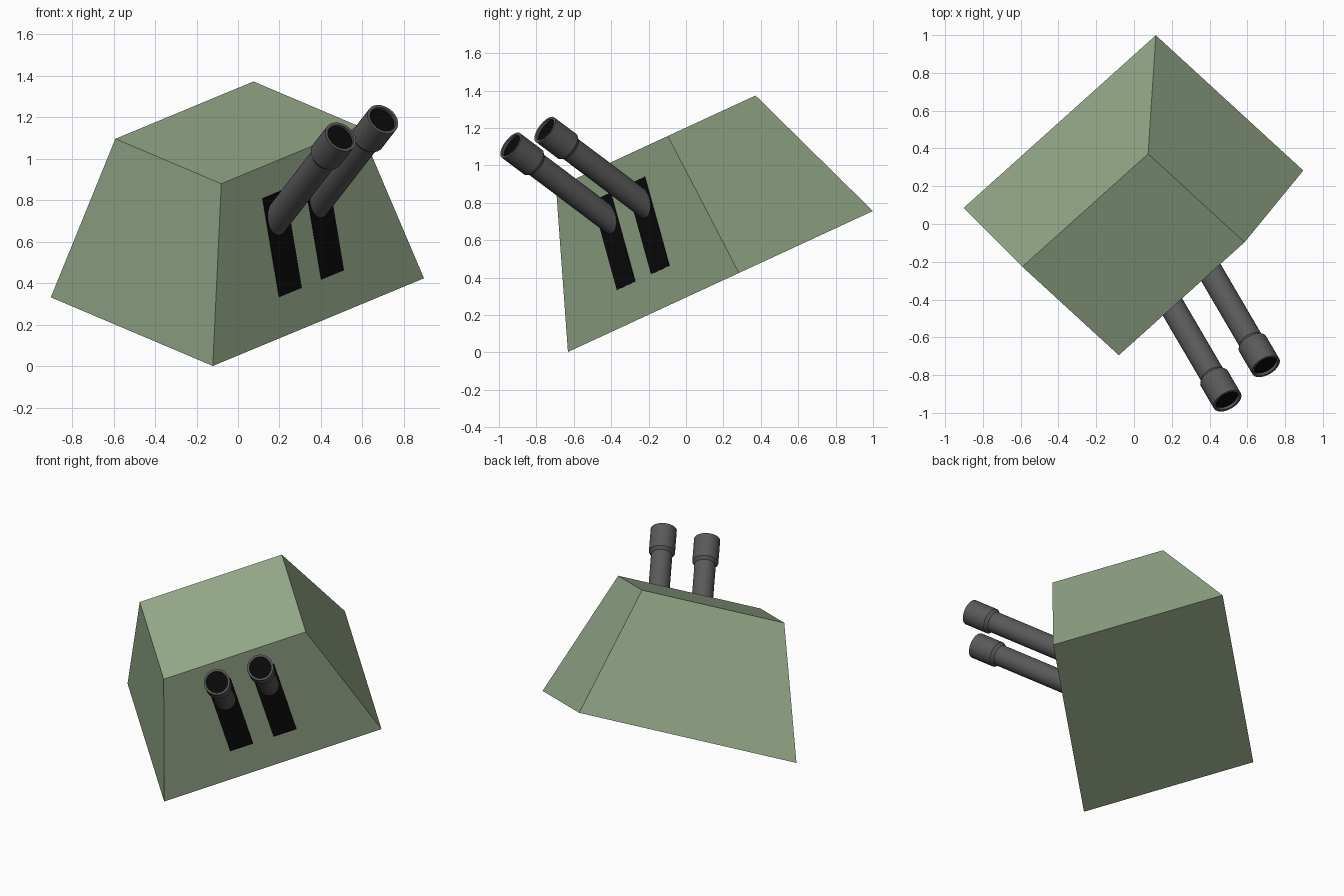
import bpy, bmesh, math
from mathutils import Matrix, Vector

if "Cube" in bpy.data.objects:
    bpy.data.objects.remove(bpy.data.objects["Cube"])

# Local frame of the housing: turned 45 degrees, then pitched forward
FRAME = (Matrix.Translation((-0.003, 0.184, 0.379))
         @ Matrix.Rotation(math.radians(24.8), 4, 'X')
         @ Matrix.Rotation(math.radians(44.7), 4, 'Z'))

HALF_X, HALF_Y, HEIGHT, TAPER = 0.716, 0.555, 0.824, 0.654
ELEVATION = math.radians(53)
SPACING = 0.143


def material(name, color):
    m = bpy.data.materials.new(name)
    m.diffuse_color = (*color, 1)
    m.use_nodes = True
    m.node_tree.nodes["Principled BSDF"].inputs["Base Color"].default_value = m.diffuse_color
    return m


GREEN = material("green_paint", (0.30, 0.40, 0.25))
STEEL = material("dark_steel", (0.10, 0.10, 0.10))
BLACK = material("black", (0.003, 0.003, 0.003))


def add_object(name, bm, mat, matrix, smooth=False):
    bmesh.ops.recalc_face_normals(bm, faces=bm.faces)
    mesh = bpy.data.meshes.new(name)
    bm.to_mesh(mesh)
    bm.free()
    mesh.materials.append(mat)
    obj = bpy.data.objects.new(name, mesh)
    bpy.context.collection.objects.link(obj)
    obj.matrix_world = matrix
    if smooth:
        bpy.ops.object.select_all(action='DESELECT')
        obj.select_set(True)
        bpy.context.view_layer.objects.active = obj
        bpy.ops.object.shade_smooth_by_angle(angle=math.radians(30))
    return obj


def lathe(profile, steps=32):
    """Revolve (radius, z) points around z."""
    bm = bmesh.new()
    verts = [bm.verts.new((r, 0, z)) for r, z in profile]
    edges = [bm.edges.new(pair) for pair in zip(verts, verts[1:])]
    bmesh.ops.spin(bm, geom=verts + edges, cent=(0, 0, 0), axis=(0, 0, 1),
                   angle=2 * math.pi, steps=steps, use_duplicate=False)
    bmesh.ops.remove_doubles(bm, verts=bm.verts, dist=1e-5)
    return bm


# Tapered housing
bm = bmesh.new()
bmesh.ops.create_cube(bm, size=2)
for v in bm.verts:
    top = v.co.z > 0
    k = TAPER if top else 1
    v.co = Vector((v.co.x * HALF_X * k, v.co.y * HALF_Y * k, HEIGHT if top else 0))
add_object("housing", bm, GREEN, FRAME)

# Frame lying on the sloping front face, its z pointing up the slope
lean = math.atan2(HALF_Y * (1 - TAPER), HEIGHT)
FACE = FRAME @ Matrix.Translation((0, -HALF_Y, 0)) @ Matrix.Rotation(-lean, 4, 'X')

for side, label in ((-1, "left"), (1, "right")):
    x = side * SPACING - 0.004

    # Dark barrel slot on the front face
    bm = bmesh.new()
    bmesh.ops.create_cube(bm, size=1)
    bmesh.ops.scale(bm, vec=(0.153, 0.006, 0.50), verts=bm.verts)
    add_object(label + "_slot", bm, BLACK, FACE @ Matrix.Translation((x, 0, 0.446)))

    # Barrel with muzzle collar, origin at the muzzle
    aim = (FRAME @ Matrix.Translation((x, -0.856, 1.131))
           @ Matrix.Rotation(math.pi / 2 - ELEVATION, 4, 'X'))
    add_object(label + "_barrel", lathe([
        (0.068, -0.02), (0.068, 0), (0.082, 0), (0.082, -0.165),
        (0.067, -0.185), (0.067, -1.0), (0, -1.0)]), STEEL, aim, smooth=True)

    # Black bore
    bm = bmesh.new()
    bmesh.ops.create_circle(bm, cap_ends=True, segments=32, radius=0.068)
    add_object(label + "_bore", bm, BLACK, aim @ Matrix.Translation((0, 0, -0.015)))
